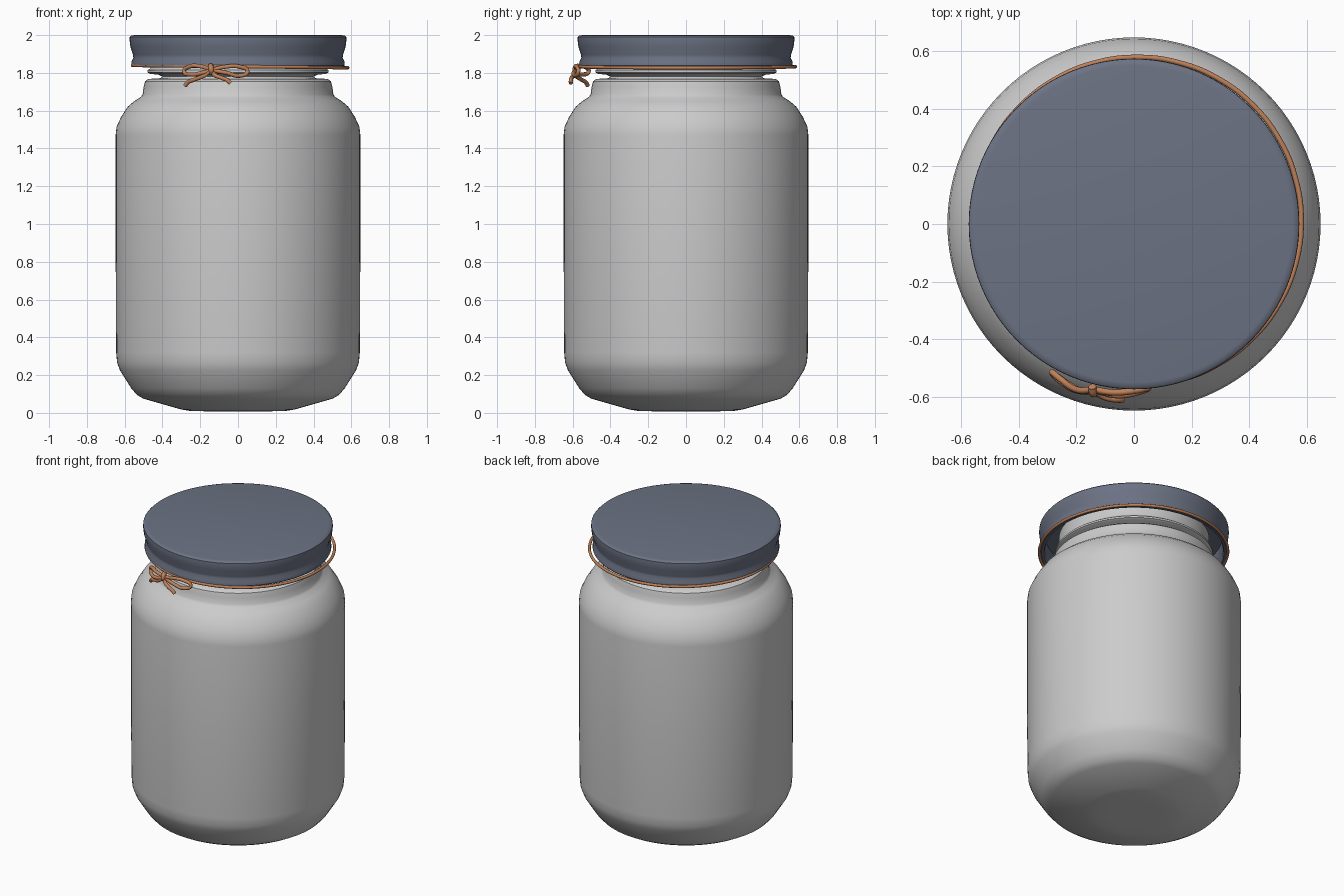
import bpy, bmesh, math
from mathutils import Vector

if "Cube" in bpy.data.objects:
    bpy.data.objects.remove(bpy.data.objects["Cube"])


def material(name, color):
    m = bpy.data.materials.new(name)
    m.diffuse_color = color
    m.use_nodes = True
    m.node_tree.nodes["Principled BSDF"].inputs["Base Color"].default_value = m.diffuse_color
    return m


def lathe(name, profile, mat=None, segments=96, angle=35):
    # spin an (r, z) profile around the z axis
    bm = bmesh.new()
    verts = [bm.verts.new((r, 0, z)) for r, z in profile]
    edges = [bm.edges.new(p) for p in zip(verts, verts[1:])]
    bmesh.ops.spin(bm, geom=verts + edges, cent=(0, 0, 0), axis=(0, 0, 1),
                   angle=math.tau, steps=segments, use_duplicate=False)
    bmesh.ops.remove_doubles(bm, verts=bm.verts, dist=1e-5)
    bmesh.ops.recalc_face_normals(bm, faces=bm.faces)
    me = bpy.data.meshes.new(name)
    bm.to_mesh(me)
    bm.free()
    ob = bpy.data.objects.new(name, me)
    bpy.context.collection.objects.link(ob)
    if mat:
        me.materials.append(mat)
    bpy.ops.object.select_all(action='DESELECT')
    bpy.context.view_layer.objects.active = ob
    ob.select_set(True)
    bpy.ops.object.shade_smooth_by_angle(angle=math.radians(angle))
    return ob


def cord(name, points, radius, mat, cyclic=False):
    # round string along a smooth path
    cu = bpy.data.curves.new(name, 'CURVE')
    cu.dimensions = '3D'
    cu.bevel_depth = radius
    cu.bevel_resolution = 3
    cu.use_fill_caps = True
    sp = cu.splines.new('BEZIER')
    sp.bezier_points.add(len(points) - 1)
    for bp, p in zip(sp.bezier_points, points):
        bp.co = Vector(p)
        bp.handle_left_type = bp.handle_right_type = 'AUTO'
    sp.use_cyclic_u = cyclic
    sp.resolution_u = 8
    cu.materials.append(mat)
    ob = bpy.data.objects.new(name, cu)
    bpy.context.collection.objects.link(ob)
    return ob


lid_mat = material("lid_paint", (0.15, 0.17, 0.23, 1))
twine_mat = material("twine_brown", (0.52, 0.22, 0.10, 1))

# jar body, shoulder, neck and mouth rim hidden inside the lid
lathe("jar", [
    (0, 0.01), (0.15, 0.008), (0.25, 0.01), (0.30, 0.018), (0.50, 0.075),
    (0.535, 0.095), (0.565, 0.13), (0.625, 0.225), (0.64, 0.265),
    (0.645, 0.32), (0.648, 0.9), (0.648, 1.47), (0.643, 1.515),
    (0.62, 1.565), (0.585, 1.62), (0.55, 1.65), (0.515, 1.672),
    (0.505, 1.685), (0.50, 1.725), (0.492, 1.755), (0.475, 1.768),
    (0.41, 1.772), (0.40, 1.78), (0.42, 1.79), (0.465, 1.795),
    (0.48, 1.803), (0.48, 1.815), (0.465, 1.823), (0.455, 1.84),
    (0.455, 1.93), (0.44, 1.945), (0.0, 1.945)])

# lid: waisted side wall, open underneath
lathe("lid", [
    (0, 2.0), (0.55, 2.0), (0.566, 1.997), (0.573, 1.99), (0.574, 1.975),
    (0.57, 1.94), (0.556, 1.895), (0.554, 1.88), (0.564, 1.86),
    (0.565, 1.838), (0.56, 1.832), (0.545, 1.834), (0.538, 1.85),
    (0.538, 1.955), (0, 1.955)], lid_mat)

# twine ring, hanging slightly off centre
def ring_point(a):
    return (0.011 + 0.57 * math.cos(a), 0.009 + 0.57 * math.sin(a),
            1.833 - 0.006 * math.cos(a))


cord("twine_ring", [ring_point(math.tau * i / 24) for i in range(24)],
     0.009, twine_mat, True)

# bow: two loops, two tails and a knot
R = 0.011
cord("bow_loop_left", [
    (-0.14, -0.575, 1.815), (-0.20, -0.575, 1.835), (-0.26, -0.535, 1.832),
    (-0.285, -0.515, 1.808), (-0.25, -0.55, 1.792), (-0.19, -0.58, 1.80),
    (-0.14, -0.575, 1.815)], R, twine_mat)
cord("bow_loop_right", [
    (-0.14, -0.575, 1.815), (-0.07, -0.585, 1.832), (0.01, -0.578, 1.832),
    (0.05, -0.57, 1.808), (0.01, -0.585, 1.785), (-0.06, -0.595, 1.80),
    (-0.14, -0.575, 1.815)], R, twine_mat)
cord("bow_tail_left", [
    (-0.14, -0.58, 1.815), (-0.18, -0.58, 1.785), (-0.23, -0.555, 1.765),
    (-0.265, -0.53, 1.75), (-0.28, -0.52, 1.732)], R, twine_mat)
cord("bow_tail_right", [
    (-0.14, -0.58, 1.815), (-0.125, -0.59, 1.79), (-0.09, -0.605, 1.775),
    (-0.055, -0.61, 1.76), (-0.04, -0.61, 1.745)], R, twine_mat)
cord("bow_knot", [
    (-0.145, -0.565, 1.84), (-0.142, -0.588, 1.82), (-0.14, -0.575, 1.795)],
    0.014, twine_mat)
